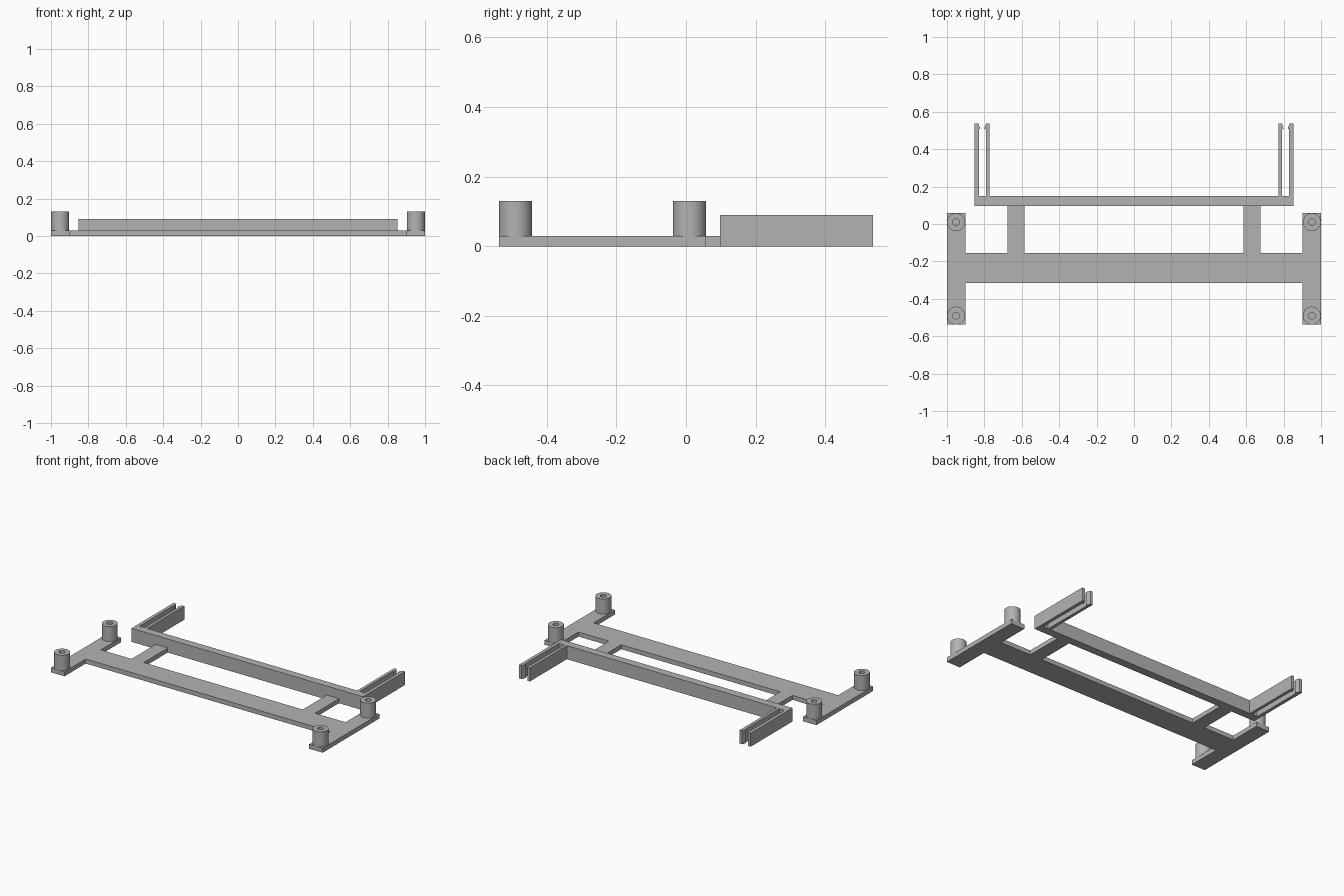
import bpy, bmesh, math

cube = bpy.data.objects.get("Cube")
if cube:
    bpy.data.objects.remove(cube, do_unlink=True)

grey = bpy.data.materials.new("plain grey")
grey.use_nodes = True
colour = (0.45, 0.45, 0.45, 1)
grey.diffuse_color = colour
grey.node_tree.nodes["Principled BSDF"].inputs["Base Color"].default_value = colour

PLATE = 0.03     # plate thickness
RAIL = 0.09      # rail height
POST = 0.13      # top of the posts


def finish(name, bm):
    bmesh.ops.recalc_face_normals(bm, faces=bm.faces)
    mesh = bpy.data.meshes.new(name)
    bm.to_mesh(mesh)
    bm.free()
    mesh.materials.append(grey)
    ob = bpy.data.objects.new(name, mesh)
    bpy.context.collection.objects.link(ob)
    return ob


def extrude_outline(name, outline, height):
    """Extrude a flat outline upward from the ground."""
    bm = bmesh.new()
    face = bm.faces.new([bm.verts.new((x, y, 0)) for x, y in outline])
    top = bmesh.ops.extrude_face_region(bm, geom=[face])["geom"]
    verts = [v for v in top if isinstance(v, bmesh.types.BMVert)]
    bmesh.ops.translate(bm, verts=verts, vec=(0, 0, height))
    return finish(name, bm)


def mirrored(half):
    """Complete a right-hand outline with its mirror image across x = 0."""
    return half + [(-x, y) for x, y in reversed(half)]


def hollow_post(name, x, y, outer=0.048, inner=0.018, sides=48):
    """Lathe a post with a blind screw hole."""
    bm = bmesh.new()
    profile = [(outer, PLATE), (outer, POST), (inner, POST), (inner, PLATE)]
    rings = []
    for r, z in profile:
        rings.append([bm.verts.new((x + r * math.cos(a), y + r * math.sin(a), z))
                      for a in (2 * math.pi * i / sides for i in range(sides))])
    for low, high in zip(rings, rings[1:]):
        for i in range(sides):
            j = (i + 1) % sides
            bm.faces.new((low[i], low[j], high[j], high[i]))
    bm.faces.new(rings[-1])
    ob = finish(name, bm)
    bpy.ops.object.select_all(action="DESELECT")
    ob.select_set(True)
    bpy.context.view_layer.objects.active = ob
    bpy.ops.object.shade_smooth_by_angle(angle=math.radians(35))


# H-shaped base plate
extrude_outline("base_plate", mirrored([
    (0.9, -0.315), (0.9, -0.538), (1, -0.538), (1, 0.058),
    (0.9, 0.058), (0.9, -0.155)]), PLATE)

# Back rail with two pairs of snap-hook prongs
extrude_outline("back_rail", mirrored([
    (0.852, 0.097), (0.852, 0.538), (0.832, 0.538), (0.822, 0.51),
    (0.83, 0.505), (0.83, 0.15), (0.792, 0.15), (0.792, 0.505),
    (0.8, 0.51), (0.79, 0.538), (0.772, 0.538), (0.772, 0.15)]), RAIL)

# Struts and posts on both sides
for side, s in (("left", 1), ("right", -1)):
    extrude_outline(side + "_strut", [
        (s * 0.585, -0.155), (s * 0.675, -0.155),
        (s * 0.675, 0.097), (s * 0.585, 0.097)], PLATE)
    for end, y in (("front", -0.49), ("back", 0.01)):
        hollow_post(f"{side}_{end}_post", s * 0.951, y)
